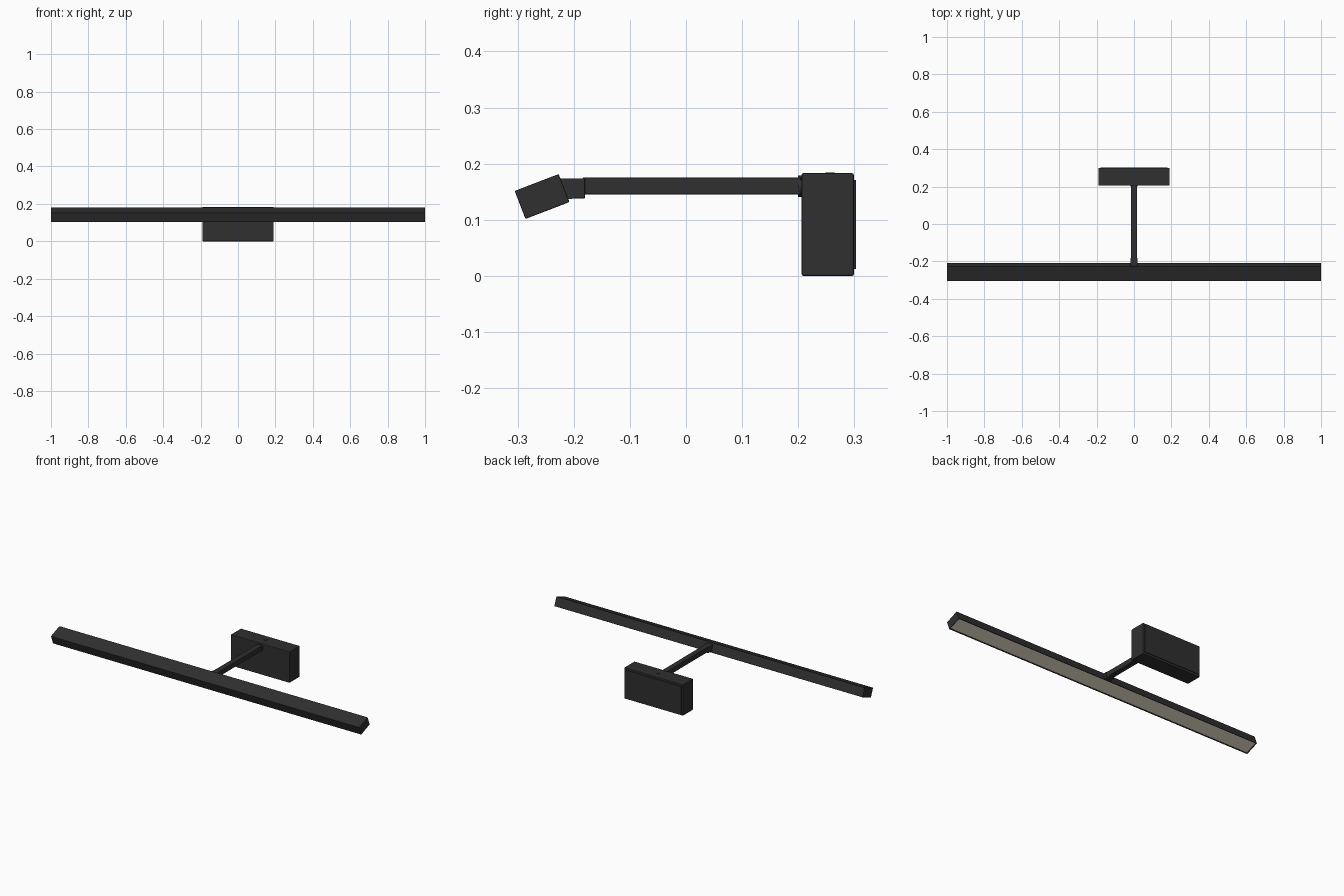
import bpy, bmesh, math
from mathutils import Matrix, Vector

if "Cube" in bpy.data.objects:
    bpy.data.objects.remove(bpy.data.objects["Cube"])


def material(name, rgb):
    m = bpy.data.materials.new(name)
    m.use_nodes = True
    m.diffuse_color = (*rgb, 1)
    m.node_tree.nodes["Principled BSDF"].inputs["Base Color"].default_value = (*rgb, 1)
    return m


black = material("matte black", (0.029, 0.029, 0.029))
warm = material("warm diffuser", (0.82, 0.75, 0.6))


def finish(name, bm, mats, bevel):
    bmesh.ops.recalc_face_normals(bm, faces=bm.faces)
    me = bpy.data.meshes.new(name)
    bm.to_mesh(me)
    bm.free()
    for m in mats:
        me.materials.append(m)
    ob = bpy.data.objects.new(name, me)
    bpy.context.collection.objects.link(ob)
    if bevel:
        mod = ob.modifiers.new("Soft edges", 'BEVEL')
        mod.width, mod.segments, mod.limit_method = bevel, 2, 'ANGLE'
    return ob


def box(name, lo, hi, bevel=0.002):
    lo, hi = Vector(lo), Vector(hi)
    bm = bmesh.new()
    bmesh.ops.create_cube(bm, size=1, matrix=Matrix.Translation((lo + hi) / 2)
                          @ Matrix.Diagonal((*(hi - lo), 1)))
    return finish(name, bm, [black], bevel)


def cylinder(name, centre, radius, depth, axis_turn):
    bm = bmesh.new()
    bmesh.ops.create_cone(bm, cap_ends=True, segments=32, radius1=radius,
                          radius2=radius, depth=depth,
                          matrix=Matrix.Translation(centre) @ axis_turn)
    ob = finish(name, bm, [black], 0)
    bpy.ops.object.select_all(action='DESELECT')
    bpy.context.view_layer.objects.active = ob
    ob.select_set(True)
    bpy.ops.object.shade_smooth_by_angle()


# Wall box with its slightly smaller mounting plate and top screw
box("wall_box", (-0.19, 0.206, 0), (0.19, 0.299, 0.183), 0.003)
box("mounting_plate", (-0.18, 0.298, 0.012), (0.18, 0.303, 0.171), 0.001)
cylinder("top_screw", (0, 0.257, 0.182), 0.008, 0.004, Matrix())

# Arm and the collar where it enters the box
box("arm", (-0.016, -0.185, 0.145), (0.016, 0.205, 0.175))
cylinder("arm_collar", (0, 0.204, 0.16), 0.019, 0.008,
         Matrix.Rotation(math.pi / 2, 4, 'X'))

# Knuckle: straight block, then a wedge meeting the tilted bar
box("knuckle_block", (-0.018, -0.202, 0.138), (0.018, -0.18, 0.174))
bm = bmesh.new()
wedge = [(-0.2, 0.138), (-0.2, 0.174), (-0.228, 0.173), (-0.214, 0.136)]
face = bm.faces.new([bm.verts.new((-0.019, y, z)) for y, z in wedge])
side = bmesh.ops.extrude_face_region(bm, geom=[face])["geom"]
bmesh.ops.translate(bm, vec=(0.038, 0, 0),
                    verts=[v for v in side if isinstance(v, bmesh.types.BMVert)])
finish("knuckle_wedge", bm, [black], 0)

# Tilted light bar with a recessed diffuser on its underside
bm = bmesh.new()
bmesh.ops.create_cube(bm, size=1, matrix=Matrix.Diagonal((2, 0.084, 0.0535, 1)))
bm.normal_update()
under = min(bm.faces, key=lambda f: f.calc_center_median().z)
bmesh.ops.inset_region(bm, faces=[under], thickness=0.006)
bmesh.ops.inset_region(bm, faces=[under], thickness=0.0005, depth=-0.006)
under.material_index = 1
bar = finish("light_bar", bm, [black, warm], 0.002)
bar.location = (0, -0.2565, 0.1415)
bar.rotation_euler.x = math.radians(21)
